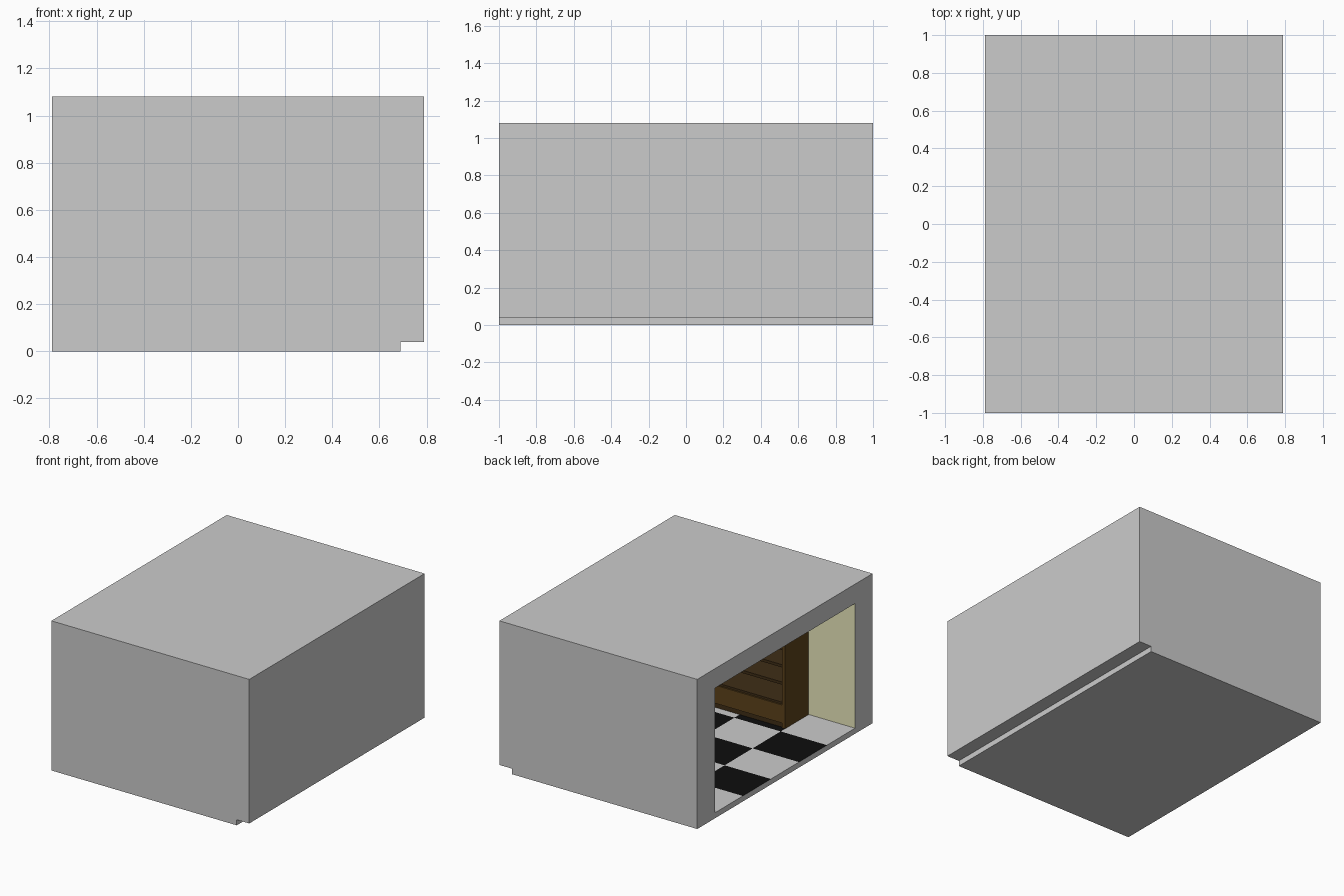
import bpy, bmesh

if "Cube" in bpy.data.objects:
    bpy.data.objects.remove(bpy.data.objects["Cube"])


def material(name, rgb):
    m = bpy.data.materials.new(name)
    m.diffuse_color = (*rgb, 1)
    m.use_nodes = True
    m.node_tree.nodes["Principled BSDF"].inputs["Base Color"].default_value = m.diffuse_color
    return m


CREAM = material("cream_paint", (0.83, 0.82, 0.51))
BLACK = material("black_tile", (0.004, 0.004, 0.004))
GREY = material("grey_plain", (0.8, 0.8, 0.8))
WOOD = material("dark_wood", (0.11, 0.055, 0.011))
DARK = material("shadow_wood", (0.05, 0.027, 0.008))


def finish(name, bm, mats):
    me = bpy.data.meshes.new(name)
    bm.to_mesh(me)
    bm.free()
    for m in mats:
        me.materials.append(m)
    ob = bpy.data.objects.new(name, me)
    bpy.context.collection.objects.link(ob)
    return ob


def box(name, x0, x1, y0, y1, z0, z1, mat):
    bm = bmesh.new()
    bmesh.ops.create_cube(bm, size=1)
    for v in bm.verts:
        v.co = ((x0 + x1) / 2 + v.co.x * (x1 - x0),
                (y0 + y1) / 2 + v.co.y * (y1 - y0),
                (z0 + z1) / 2 + v.co.z * (z1 - z0))
    return finish(name, bm, [mat])


L, R, W, H = -0.79, 0.79, 1.0, 1.08       # outer shell
IR, IW, F, C = 0.69, 0.80, 0.04, 0.94     # room inside: far wall, half width, floor, ceiling

# Room shell: notched profile run along y, open on the left into the room
bm = bmesh.new()
profile = [(L, 0), (IR, 0), (IR, F), (R, F), (R, H), (L, H)]
front = [bm.verts.new((x, -W, z)) for x, z in profile]
back = [bm.verts.new((x, W, z)) for x, z in profile]
bm.faces.new(front)
bm.faces.new(back[::-1])
for i in range(5):
    bm.faces.new((front[i + 1], front[i], back[i], back[i + 1]))
ring = [(-IW, F), (IW, F), (IW, C), (-IW, C)]
near = [bm.verts.new((L, y, z)) for y, z in ring]
far = [bm.verts.new((IR, y, z)) for y, z in ring]
outer = [front[0], back[0], back[5], front[5]]
for i in range(4):
    j = (i + 1) % 4
    bm.faces.new((outer[j], outer[i], near[i], near[j]))      # rim of the opening
    if i:                                                    # walls and ceiling
        f = bm.faces.new((near[j], near[i], far[i], far[j]))
        f.material_index = 0 if i == 2 else 1
bm.faces.new(far[::-1]).material_index = 1
finish("room_shell", bm, [GREY, CREAM])

# Checkered floor, 4 by 5 tiles
bm = bmesh.new()
tx, ty = (IR - L) / 4, 2 * IW / 5
for i in range(4):
    for j in range(5):
        x, y = L + i * tx, -IW + j * ty
        f = bm.faces.new([bm.verts.new((a, b, F)) for a, b in
                          ((x, y), (x + tx, y), (x + tx, y + ty), (x, y + ty))])
        f.material_index = (i + j) % 2
bmesh.ops.remove_doubles(bm, verts=bm.verts, dist=1e-4)
finish("checkered_floor", bm, [GREY, BLACK])

# Bookcase against the front wall, facing into the room
x0, x1, y0, y1, top = -0.42, 0.32, -0.80, -0.53, 0.86
t = 0.025
for side, x in (("left", x0), ("right", x1 - t)):
    box(f"bookcase_{side}_side", x, x + t, y0, y1, F, top, WOOD)
box("bookcase_top", x0 + t, x1 - t, y0, y1, top - t, top, WOOD)
box("bookcase_back", x0 + t, x1 - t, y0, y0 + 0.02, F, top - t, DARK)
box("bookcase_base", x0 + t, x1 - t, y0 + 0.02, y1 - 0.01, F, 0.22, DARK)
box("bookcase_drawer", x0 + t, x1 - t, y1 - 0.01, y1, 0.075, 0.205, WOOD)
for k in range(4):
    z = 0.34 + k * 0.125
    box(f"bookcase_shelf_{k + 1}", x0 + t, x1 - t, y0 + 0.02, y1 - 0.02, z, z + 0.02, DARK)
